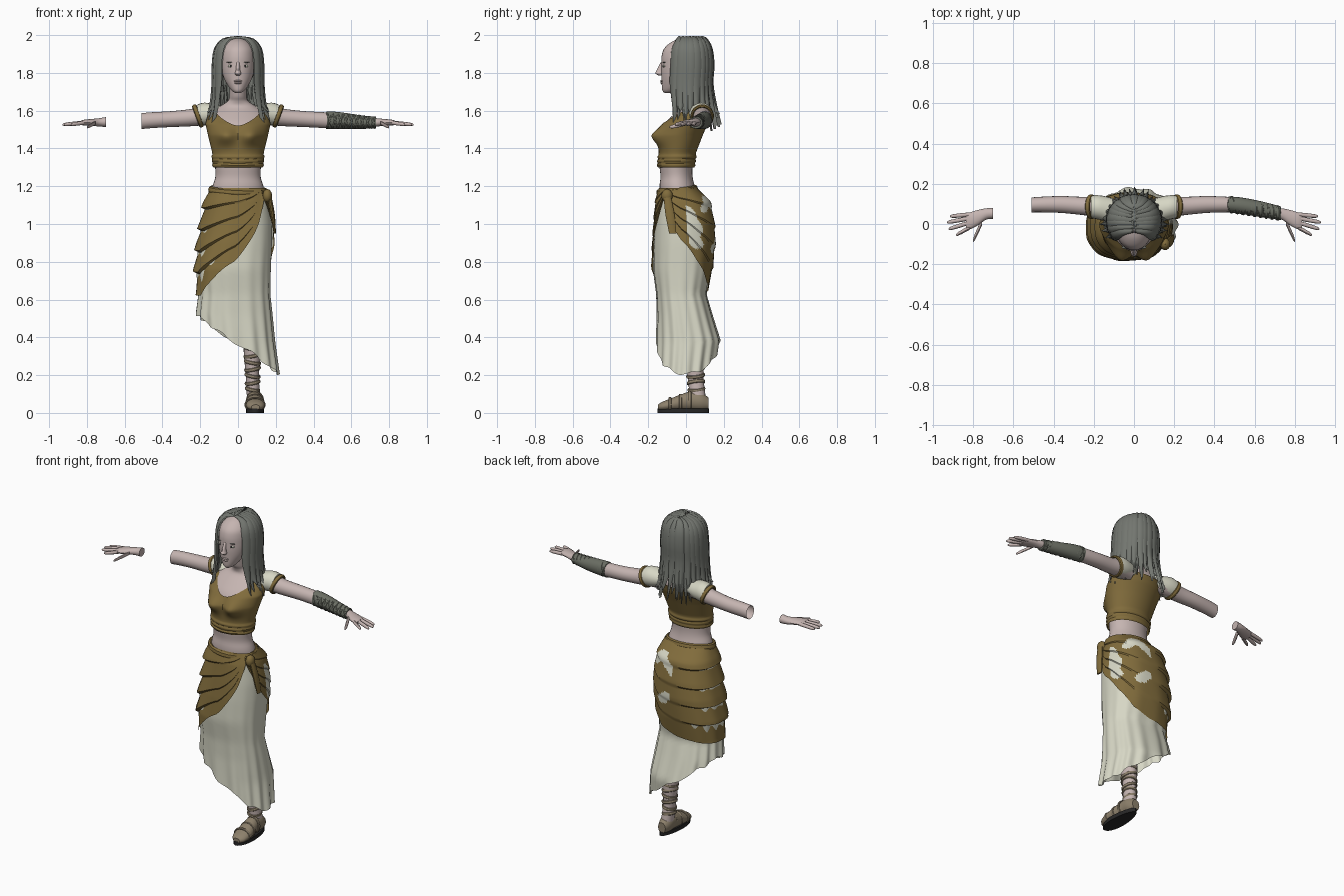
import bpy, bmesh, math, random
from mathutils import noise, Vector, Euler
from math import sin, cos, pi, exp, radians, floor
random.seed(4)

def material(name, rgb):
    m = bpy.data.materials.new(name)
    m.diffuse_color = (*rgb, 1)
    return m

SKIN = material("skin", (.56, .46, .44))
BROWN = material("brown_cloth", (.22, .15, .045))
CREAM = material("cream_cloth", (.68, .68, .56))
GREY = material("grey_hair", (.17, .18, .16))
LEATHER = material("leather", (.27, .22, .15))
BLACK = material("sole_black", (.02, .02, .02))
BRACER = material("bracer_grey", (.15, .16, .13))

def finish(name, bm, mat, angle=40):
    me = bpy.data.meshes.new(name)
    bmesh.ops.recalc_face_normals(bm, faces=bm.faces)
    bm.to_mesh(me)
    bm.free()
    me.materials.append(mat)
    me.shade_smooth()
    me.set_sharp_from_angle(angle=radians(angle))
    ob = bpy.data.objects.new(name, me)
    bpy.context.collection.objects.link(ob)
    return ob

def grid(name, nu, nv, f, mat, wrap=True, caps=(False, False), angle=40):
    """Surface from f(u, v); u runs around, v along."""
    bm = bmesh.new()
    row = nu if wrap else nu + 1
    vs = [[bm.verts.new(f(i / nu, j / nv)) for i in range(row)] for j in range(nv + 1)]
    for j in range(nv):
        for i in range(nu):
            k = (i + 1) % row
            bm.faces.new((vs[j][i], vs[j][k], vs[j + 1][k], vs[j + 1][i]))
    if caps[0]: bm.faces.new(vs[0])
    if caps[1]: bm.faces.new(vs[-1])
    return finish(name, bm, mat, angle)

def spline(pts, t):
    k = t * (len(pts) - 1)
    i = min(int(k), len(pts) - 2)
    t = k - i
    a, b, c, d = (pts[max(0, min(len(pts) - 1, i + o))] for o in (-1, 0, 1, 2))
    return [.5 * (2*q + (r-p)*t + (2*p-5*q+4*r-s)*t*t + (3*q-p-3*r+s)*t**3) for p, q, r, s in zip(a, b, c, d)]

def table(rows, x):
    for a, b in zip(rows, rows[1:]):
        if x <= b[0]:
            t = max(0, (x - a[0]) / (b[0] - a[0]))
            return [p + (q - p) * t for p, q in zip(a, b)]
    return list(rows[-1])

def loft(name, axis, rings, mat, n=20, caps=(True, True), flip=1, steps=4):
    """Rings are (position, centre a, centre b, radius a, radius b)."""
    def f(u, v):
        s, a, b, ra, rb = spline(rings, v)
        p, q = a + ra * cos(2*pi*u), b + rb * sin(2*pi*u)
        x, y, z = {'x': (s, p, q), 'y': (p, s, q), 'z': (p, q, s)}[axis]
        return (flip * x, y, z)
    return grid(name, n, (len(rings) - 1) * steps, f, mat, True, caps)

def ball(name, loc, size, mat):
    return grid(name, 16, 10, lambda u, v: (loc[0] + size[0]*sin(pi*(.01+.98*v))*cos(2*pi*u),
                loc[1] + size[1]*sin(pi*(.01+.98*v))*sin(2*pi*u), loc[2] + size[2]*cos(pi*(.01+.98*v))), mat)

def ring(name, loc, ra, rb, r, rot, mat):
    """Rolled band: an oval torus."""
    e = Euler(rot)
    def f(u, v):
        p = Vector(((ra + r*cos(2*pi*v))*cos(2*pi*u), (rb + r*cos(2*pi*v))*sin(2*pi*u), 1.6*r*sin(2*pi*v)))
        p.rotate(e)
        return p + Vector(loc)
    return grid(name, 28, 8, f, mat)

# torso and neck: z, half width, front y, back y
TORSO = [(1.08, .15, -.13, .09), (1.19, .137, -.14, .05), (1.25, .12, -.135, .035), (1.31, .122, -.14, .035),
         (1.38, .128, -.135, .045), (1.47, .15, -.137, .08), (1.53, .163, -.115, .105), (1.58, .15, -.065, .118),
         (1.62, .10, -.02, .105), (1.65, .055, -.02, .085), (1.68, .045, -.035, .065), (1.75, .045, -.05, .055)]
loft("torso", 'z', [(z, 0, (f + b)/2, r, (b - f)/2) for z, r, f, b in TORSO], SKIN, 32)

# bodice with scooped neckline
def bodice(u, v):
    th = 2*pi*u
    c, s = cos(th), sin(th)
    top = 1.52 + .075*min(1, 1.4*abs(c)**1.5) if s < 0 else 1.595 - .02*s
    z = 1.30 + (top - 1.30)*v
    _, r, f, b = table(TORSO, z)
    rib = .009 + (.006*abs(sin((z - 1.3)*pi/.022)) if z < 1.366 else 0)
    x, y = (r + rib)*c, (f + b)/2 + ((b - f)/2 + rib)*s
    if s < 0:
        y -= .046*exp(-((abs(x) - .068)/.052)**2 - ((z - 1.467)/.048)**2)
    return (x, y, z)
grid("bodice", 64, 44, bodice, BROWN)

# skirts: z, left x, right x, front y, back y
SKIRT = [(.2, -.2, .215, -.155, .15), (.38, -.205, .195, -.155, .18), (.52, -.22, .185, -.155, .14),
         (.63, -.21, .175, -.16, .11), (.76, -.228, .18, -.18, .14), (.9, -.217, .188, -.178, .156),
         (1.0, -.2, .188, -.172, .152), (1.12, -.178, .172, -.163, .13), (1.19, -.15, .152, -.145, .06)]
def skirt_point(th, z, k):
    _, l, r, f, b = table(SKIRT, z)
    c, s = cos(th), sin(th)
    c, s = math.copysign(abs(c)**.85, c), math.copysign(abs(s)**.85, s)
    return ((l + r)/2 + (r - l)/2*k*c, (f + b)/2 + (b - f)/2*k*s, z)
def underskirt(u, v):
    th = 2*pi*u
    hem = .365 - .158*cos(th) + .008*sin(9*th)
    z = 1.16 + (hem - 1.16)*v
    return skirt_point(th, z, .955 + .045*v*v + .035*v*v*cos(15*th + .8*sin(2*th)))
grid("underskirt", 120, 30, underskirt, CREAM)

HEM = [(-180, .63), (-110, .62), (-85, .69), (-50, .8), (-25, .95), (0, 1.13), (20, 1.0), (40, .9),
       (65, .8), (100, .69), (130, .65), (180, .63)]
def overskirt(u, v):
    th = 2*pi*u - radians(40)
    d = (360*u + 180) % 360 - 180
    hem = table(HEM, d)[1]
    z = 1.19 + (hem - 1.19)*v
    side = .25 + .75*max(0, -cos(th))
    tier = v*5 - floor(v*5) if v < 1 else 1
    return skirt_point(th, z, 1 + side*(.13*tier - .05) + .008*cos(11*th)*v)
wrap = grid("overskirt", 108, 50, overskirt, BROWN, angle=35)
wrap.data.materials.append(CREAM)
for p in wrap.data.polygons:  # worn cream patches on the rear hip
    x, y, z = p.center
    if x > .0 and y > .0 and .82 < z < 1.16 and noise.noise(Vector((x*13, y*13, z*11))) > .08:
        p.material_index = 1
ring("waist_sash", (0, -.047, 1.175), .145, .098, .013, (.12, .04, 0), BROWN)
ball("sash_knot", (.155, -.10, 1.15), (.025, .03, .035), BROWN)
loft("sash_tail", 'z', [(1.15, .165, -.10, .012, .02), (1.05, .183, -.085, .012, .025), (.95, .195, -.07, .006, .02)], BROWN, 10)

# arms, sleeves and hands
for s in (1, -1):
    side = "left" if s > 0 else "right"
    arm = [(.10, .075, 1.57, .045, .045), (.18, .085, 1.572, .05, .05), (.26, .09, 1.562, .045, .045),
           (.36, .097, 1.555, .042, .042), (.45, .097, 1.55, .039, .042), (.51, .095, 1.545, .037, .042)]
    loft(side + "_upper_arm", 'x', arm, SKIN, 20, (True, s > 0), s)
    loft(side + "_sleeve", 'x', [(.08, .06, 1.585, .06, .04), (.14, .075, 1.582, .062, .055),
         (.18, .083, 1.582, .06, .06), (.215, .086, 1.578, .056, .055)], CREAM, 20, flip=s)
    ring(side + "_sleeve_band", (s*.212, .086, 1.572), .056, .054, .008, (0, s*(pi/2 + .35), 0), BROWN)
    loft(side + "_palm", 'x', [(.70, .053, 1.54, .027, .026), (.735, .05, 1.538, .028, .022), (.775, .032, 1.538, .038, .018),
         (.815, .016, 1.537, .042, .015), (.835, .012, 1.535, .036, .01)], SKIN, 16, flip=s)
    fingers = [(.82, .047, .915, .038, 0), (.83, .026, .93, .008, 0), (.83, .003, .922, -.025, 0),
               (.815, -.017, .885, -.055, 0), (.755, .012, .80, -.083, -.014)]
    for i, (x0, y0, x1, y1, dz) in enumerate(fingers):
        r = .0105
        loft(f"{side}_finger_{i + 1}", 'x', [(x0 + (x1 - x0)*t, y0 + (y1 - y0)*t, 1.536 - .01*t + dz*t, r*k*(1 if i < 4 else 1.7), r*k)
             for t, k in ((0, 1), (.5, 1), (.88, .8), (1, .25))], SKIN, 10, flip=s)

# forearm bracer with lacing
loft("bracer", 'x', [(.47, .097, 1.55, .04, .047), (.54, .09, 1.547, .041, .045), (.64, .072, 1.54, .039, .037),
     (.73, .053, 1.537, .034, .03)], BRACER, 20)
for i in range(9):
    t = i / 8
    for d in (-.35, .35):
        ring(f"bracer_lace_{i}", (.485 + .23*t, .096 - .041*t, 1.549 - .012*t), .046 - .014*t, .041 - .005*t, .0028,
             (0, pi/2 + d, 0), BRACER)

# leg, sandal and straps
loft("leg", 'z', [(.04, .085, .065, .035, .045), (.12, .08, .058, .035, .042), (.2, .076, .05, .035, .042),
     (.33, .076, .045, .046, .052), (.45, .08, .03, .048, .055), (.62, .08, 0, .058, .065)], SKIN, 20)
for i in range(7):
    ring(f"leg_wrap_{i}", (.077, .055 - .002*i, .125 + .036*i), .035 + .0014*i, .042 + .0013*i, .006,
         (.12, .2*(-1)**i, 0), LEATHER)
loft("sandal", 'y', [(-.148, .093, .03, .022, .014), (-.125, .093, .035, .043, .024), (-.08, .092, .043, .051, .034),
     (-.02, .088, .055, .046, .046), (.03, .085, .063, .041, .052), (.08, .085, .06, .039, .05), (.118, .085, .05, .025, .032)], LEATHER, 18)
grid("sole", 28, 1, lambda u, v: (.09 + (.046 - .008*sin(2*pi*u))*cos(2*pi*u), -.015 + .137*sin(2*pi*u), .024*v),
     BLACK, True, (True, True))
for i, (y, z, r) in enumerate([(-.085, .043, .051), (-.03, .054, .046), (.02, .064, .043)]):
    ring(f"sandal_strap_{i}", (.09, y, z), r, .036 + .006*i, .005, (pi/2, 0, 0), LEATHER)

# head and face
HEAD = [(1.693, .014, -.112, -.075), (1.705, .032, -.124, -.04), (1.73, .052, -.128, 0), (1.77, .074, -.13, .04),
        (1.81, .086, -.132, .075), (1.85, .091, -.131, .095), (1.89, .091, -.129, .105), (1.93, .083, -.115, .10), (1.965, .055, -.075, .07),
        (1.982, .02, -.03, .03)]
loft("head", 'z', [(z, 0, (f + b)/2, r, (b - f)/2) for z, r, f, b in HEAD], SKIN, 32)
loft("nose", 'z', [(1.787, 0, -.134, .011, .012), (1.797, 0, -.14, .017, .022), (1.812, 0, -.137, .012, .019),
     (1.845, 0, -.128, .009, .012), (1.86, 0, -.124, .008, .006)], SKIN, 12)
ball("upper_lip", (0, -.128, 1.757), (.022, .009, .005), SKIN)
ball("lower_lip", (0, -.127, 1.747), (.019, .009, .006), SKIN)
for s in (1, -1):
    ball("eye", (s*.038, -.114, 1.836), (.016, .008, .007), CREAM)
    ball("iris", (s*.037, -.119, 1.836), (.007, .005, .007), BLACK)
    ball("eyebrow", (s*.04, -.116, 1.856), (.022, .008, .003), GREY)
    ball("ear", (s*.09, -.01, 1.83), (.01, .02, .03), SKIN)

# hair: cap, then layered tapering locks falling from the centre parting
ball("hair_cap", (0, .02, 1.865), (.112, .122, .122), GREY)
def lock(name, phi, width, grow, tip):
    s, c = sin(phi), -cos(phi)
    back = max(0, c)
    rows = [(0, .01 + .065*c, 1.988), (.07*s, .015 + .085*c, 1.975), (.113*s, .015 + .112*c, 1.925),
            (.126*s, .015 + .122*c, 1.84), (.127*s, .01 + .122*c, 1.74), (.138*s, .01 + (.12 + .02*back)*c, 1.63),
            (.162*s, .01 + (.12 + .045*back)*c, tip)]
    def f(u, v):
        x, y, z = spline(rows, v)
        w = width*(.45 + .55*min(1, v*3))*(1 if v < .65 else max(.06, (1 - v)/.35))
        o, bulge = u*2 - 1, grow + .012*(1 - (u*2 - 1)**2)
        return (x - c*w*o + s*bulge, y + s*w*o + c*bulge, min(1.999, z + bulge*.5*(1 - v)))
    grid(name, 4, 18, f, GREY, False, angle=50)
for layer, n in enumerate((24, 19)):
    for i in range(n):
        phi = radians(56 + 248*i/(n - 1) + random.uniform(-3, 3))
        lock(f"hair_lock_{layer}_{i}", phi, random.uniform(.026, .036), -.006 + .008*layer,
             random.uniform(1.49, 1.57) + .03*layer)
